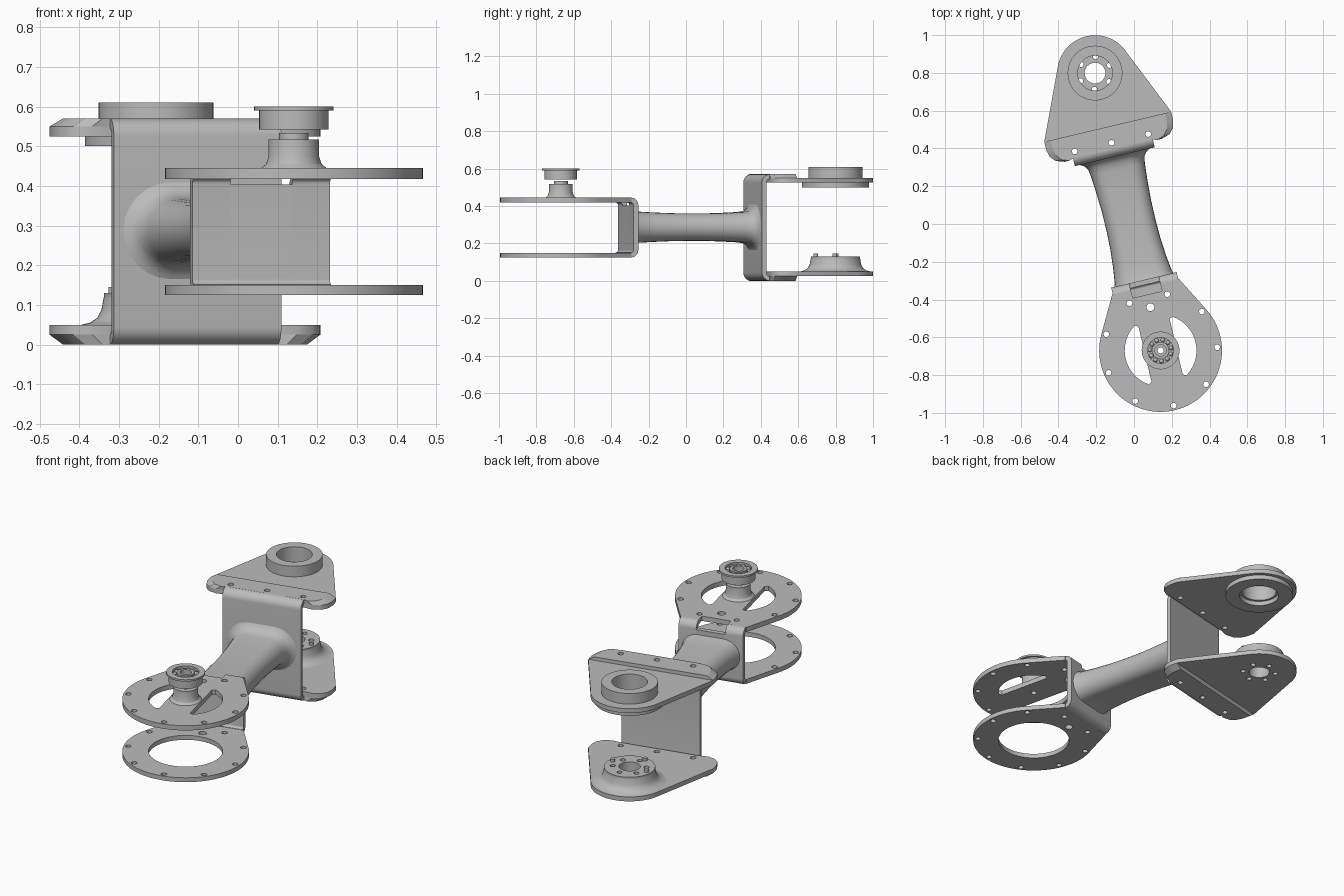
import bpy, bmesh, math
from mathutils import Matrix

cube = bpy.data.objects.get("Cube")
if cube:
    bpy.data.objects.remove(cube, do_unlink=True)

# The arm runs along its own y axis and is turned as a whole
PLACE = Matrix.Rotation(math.radians(13.3), 4, 'Z') @ Matrix.Translation((-0.017, 0, 0))
SIDEWAYS = Matrix(((0, 0, 1, 0), (1, 0, 0, 0), (0, 1, 0, 0), (0, 0, 0, 1)))
FRONT_Y, BACK_Y = -0.684, 0.825
parts = []

grey = bpy.data.materials.new("metal_grey")
grey.use_nodes = True
grey.diffuse_color = (0.5, 0.5, 0.5, 1)
grey.node_tree.nodes["Principled BSDF"].inputs["Base Color"].default_value = (0.5, 0.5, 0.5, 1)


def finish(name, bm):
    bmesh.ops.remove_doubles(bm, verts=bm.verts, dist=0.00001)
    bmesh.ops.recalc_face_normals(bm, faces=bm.faces)
    me = bpy.data.meshes.new(name)
    bm.to_mesh(me)
    bm.free()
    me.materials.append(grey)
    ob = bpy.data.objects.new(name, me)
    bpy.context.collection.objects.link(ob)
    ob.matrix_world = PLACE
    parts.append(ob)
    return ob


def sheet(name, loops, lo, hi, turn=None):
    """Flat outline with holes, extruded from lo to hi."""
    cu = bpy.data.curves.new(name, 'CURVE')
    cu.dimensions, cu.fill_mode, cu.extrude = '2D', 'BOTH', (hi - lo) / 2
    for loop in loops:
        sp = cu.splines.new('POLY')
        sp.points.add(len(loop) - 1)
        for p, (x, y) in zip(sp.points, loop):
            p.co = (x, y, 0, 1)
        sp.use_cyclic_u = True
    tmp = bpy.data.objects.new(name + "_outline", cu)
    bpy.context.collection.objects.link(tmp)
    me = bpy.data.meshes.new_from_object(tmp.evaluated_get(bpy.context.evaluated_depsgraph_get()))
    bpy.data.objects.remove(tmp, do_unlink=True)
    bm = bmesh.new()
    bm.from_mesh(me)
    bpy.data.meshes.remove(me)
    bm.transform((turn or Matrix()) @ Matrix.Translation((0, 0, (lo + hi) / 2)))
    return finish(name, bm)


def lathe(name, cy, profile, n=48):
    """Closed (radius, z) profile turned about a vertical axis."""
    bm = bmesh.new()
    rings = [[bm.verts.new((r * math.cos(math.tau * i / n), cy + r * math.sin(math.tau * i / n), z))
              for r, z in profile] for i in range(n)]
    m = len(profile)
    for i in range(n):
        a, b = rings[i], rings[(i + 1) % n]
        for j in range(m):
            k = (j + 1) % m
            bm.faces.new((a[j], b[j], b[k], a[k]))
    return finish(name, bm)


def circle(x, y, r, n=16):
    return [(x + r * math.cos(math.tau * i / n), y + r * math.sin(math.tau * i / n)) for i in range(n)]


def around(cy, radius, count, start, r):
    return [circle(radius * math.cos(a), cy + radius * math.sin(a), r)
            for a in (math.radians(start) + math.tau * i / count for i in range(count))]


def mirrored(pts):
    return [(-x, y) for x, y in reversed(pts)]


def teardrop(cy, r, nose, s):
    """Nose points joined by tangents to a round end; s is the side of the nose."""
    px, py = nose[-1][0], s * (nose[-1][1] - cy)
    th = math.atan2(px, py) + math.acos(r / math.hypot(px, py))
    n = 56
    arc = [th + (math.tau - 2 * th) * i / n for i in range(n + 1)]
    return nose + [(r * math.sin(a), cy + s * r * math.cos(a)) for a in arc] + mirrored(nose)


def channel(name, y, s, z0, z1, R, t, lo, hi, cut_z=None):
    """Upright wall with rolled bends at the bottom and top."""
    def bend(r, z, d):
        angles = [math.pi / 2 * i / 8 for i in range(9)]
        return [(y + s * (R - r * math.sin(a)), z + d * (R - r * math.cos(a))) for a in angles]

    def side(r, off):
        top = [(y + s * off, cut_z)] if cut_z else bend(r, z1, -1)[::-1]
        return bend(r, z0, 1) + top
    return sheet(name, [side(R, 0) + side(R - t, t)[::-1]], lo, hi, SIDEWAYS)


# Front fork: wall with a slot in the upper bend
for name, lo, hi, cut in (("front_wall_right", -0.178, -0.08, None),
                          ("front_wall_middle", -0.08, 0.08, 0.403),
                          ("front_wall_left", 0.08, 0.178, None)):
    channel(name, -0.30, -1, 0.125, 0.445, 0.04, 0.027, lo, hi, cut)

# Front fork: ring plates
rim_holes = around(FRONT_Y, 0.30, 9, 30, 0.015) + [circle(0, FRONT_Y + 0.235, 0.021)]
window = [(0.085, FRONT_Y - 0.15)]
window += [(0.19 * math.cos(a / 10), FRONT_Y + 0.19 * math.sin(a / 10)) for a in range(-10, 11)]
window += [(0.085, FRONT_Y + 0.15)]
slot_nose = [(0.08, -0.38), (0.08, -0.338), (0.182, -0.338)]
sheet("front_upper_plate",
      [teardrop(FRONT_Y, 0.325, slot_nose, 1), window, mirrored(window),
       circle(0, FRONT_Y, 0.016)] + rim_holes, 0.418, 0.445)
sheet("front_lower_plate",
      [teardrop(FRONT_Y, 0.325, slot_nose[2:], 1), circle(0, FRONT_Y, 0.19, 64)] + rim_holes,
      0.125, 0.150)

# Spindle and ball bearing over the front fork
lathe("spindle", FRONT_Y, [(0.016, 0.445), (0.082, 0.445), (0.07, 0.455), (0.0635, 0.475),
                           (0.0635, 0.517), (0.0375, 0.517), (0.0375, 0.533), (0.016, 0.533)])
lathe("bearing_outer_race", FRONT_Y, [(0.068, 0.542), (0.0875, 0.542), (0.0875, 0.59),
                                      (0.1, 0.59), (0.1, 0.6), (0.068, 0.6)])
lathe("bearing_inner_race", FRONT_Y, [(0.03, 0.545), (0.045, 0.545), (0.045, 0.597), (0.03, 0.597)])
lathe("bearing_cage", FRONT_Y, [(0.044, 0.55), (0.069, 0.55), (0.069, 0.58), (0.044, 0.58)])
bm = bmesh.new()
for i in range(11):
    a = math.tau * i / 11
    spot = Matrix.Translation((0.0565 * math.cos(a), FRONT_Y + 0.0565 * math.sin(a), 0.583))
    bmesh.ops.create_uvsphere(bm, u_segments=12, v_segments=8, radius=0.012, matrix=spot)
finish("bearing_balls", bm)

# Connecting tube: waisted, flat-sided with round edges, flared into the back wall
sections = [(-0.31, 0.165, 0.092), (-0.285, 0.155, 0.084), (-0.2, 0.144, 0.079), (-0.1, 0.136, 0.075),
            (0, 0.133, 0.073), (0.1, 0.134, 0.073), (0.2, 0.139, 0.076), (0.3, 0.147, 0.081),
            (0.335, 0.153, 0.087), (0.355, 0.166, 0.1), (0.366, 0.182, 0.114), (0.373, 0.2, 0.128)]
bm = bmesh.new()
rings = []
for y, hw, hh in sections:
    ring = []
    for s in (1, -1):
        for i in range(13):
            a = math.pi * i / 12 - math.pi / 2
            ring.append(bm.verts.new((s * (hw - hh + hh * math.cos(a)), y, 0.287 + s * hh * math.sin(a))))
    rings.append(ring)
for a, b in zip(rings, rings[1:]):
    for i in range(len(a)):
        j = (i + 1) % len(a)
        bm.faces.new((a[i], a[j], b[j], b[i]))
bm.faces.new(rings[0])
bm.faces.new(rings[-1])
finish("connecting_tube", bm)

# Back fork: wall, outer flanges and the plates lapped inside them
channel("back_wall", 0.37, 1, 0, 0.57, 0.045, 0.024, -0.217, 0.217)
nose = [(0.217, 0.412), (0.265, 0.405), (0.31, 0.42), (0.335, 0.448), (0.345, 0.485), (0.345, 0.533)]
screws = [circle(x, 0.446, 0.015) for x in (-0.2, 0, 0.2)]
for name, lo, hi, outer in (("back_upper_flange", 0.55, 0.57, 0.57), ("back_lower_flange", 0, 0.025, 0)):
    flange = sheet(name, [nose + mirrored(nose)] + screws, lo, hi)
    for v in flange.data.vertices:
        if abs(v.co.z - outer) < 0.001 and abs(v.co.x) > 0.23:
            v.co.x *= 0.9
outline = teardrop(BACK_Y, 0.2, nose, -1)
hub_holes = around(BACK_Y, 0.087, 6, 15, 0.014) + [circle(0, BACK_Y, 0.055, 32)]
sheet("back_upper_plate", [outline, circle(0, BACK_Y, 0.095, 48)] + screws, 0.525, 0.55)
sheet("back_lower_plate", [outline] + screws + hub_holes, 0.025, 0.05)

# Bearing seat on the upper plate, drilled hub on the lower plate
lathe("upper_seat", BACK_Y, [(0.092, 0.525), (0.145, 0.525), (0.145, 0.61), (0.092, 0.61)])
lathe("upper_seat_washer", BACK_Y, [(0.105, 0.5), (0.18, 0.5), (0.18, 0.526), (0.105, 0.526)])
sheet("lower_hub", [circle(0, BACK_Y, 0.132, 48)] + hub_holes, 0.05, 0.13)
lathe("lower_hub_fillet", BACK_Y, [(0.125, 0.05), (0.188, 0.05), (0.165, 0.056), (0.148, 0.068),
                                   (0.138, 0.088), (0.132, 0.12), (0.125, 0.12)])
for i, deg in enumerate((245, 345, 165)):
    a = math.radians(deg)
    sheet("hub_pin_%d" % (i + 1),
          [circle(0.108 * math.cos(a), BACK_Y + 0.108 * math.sin(a), 0.012)], 0.12, 0.145)

# Smooth the round surfaces, keep the edges crisp
bpy.ops.object.select_all(action='DESELECT')
for ob in parts:
    ob.select_set(True)
bpy.context.view_layer.objects.active = parts[0]
bpy.ops.object.shade_smooth_by_angle()
